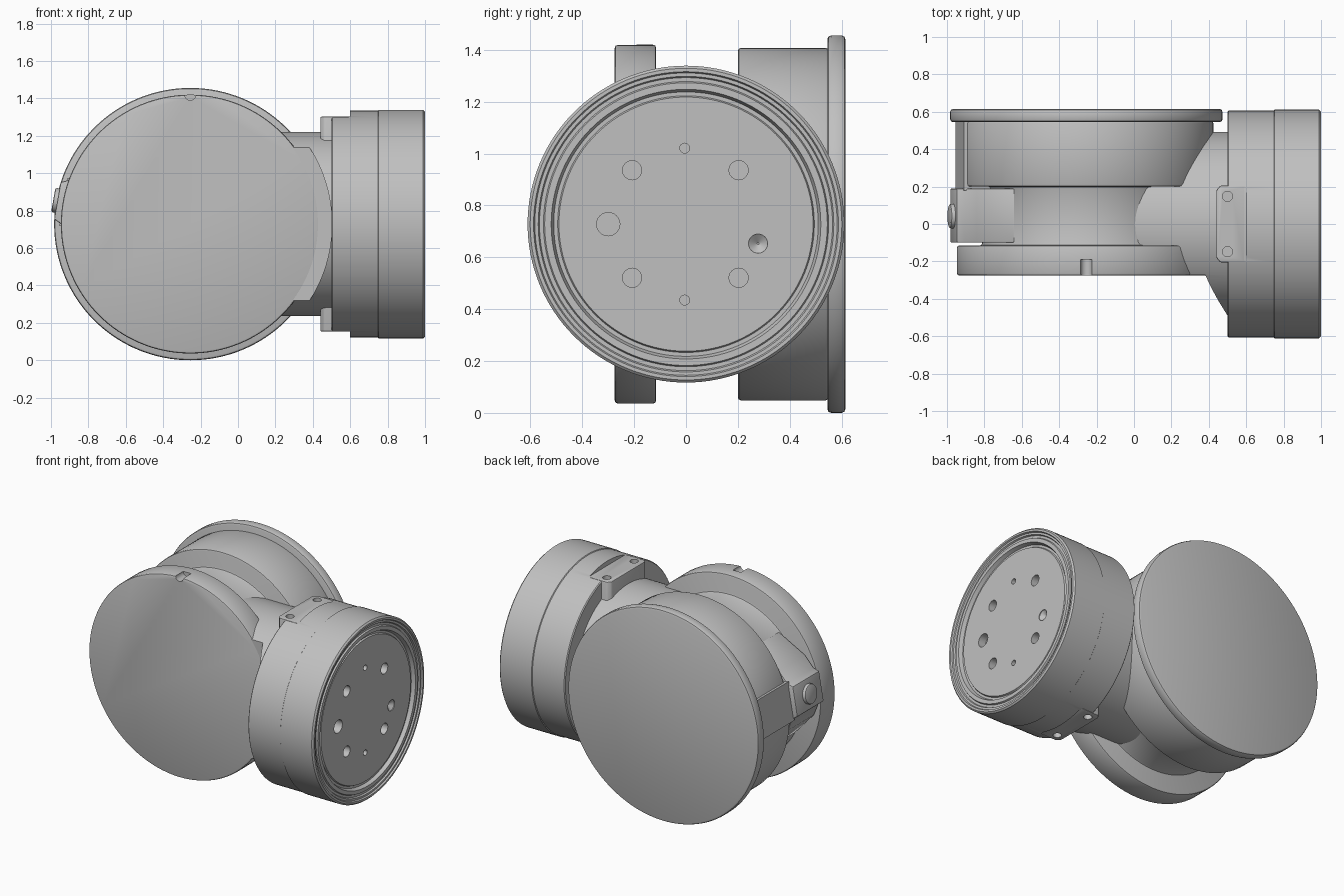
import bpy, bmesh
from math import sin, cos, pi, radians
from mathutils import Vector

cube = bpy.data.objects.get("Cube")
if cube:
    bpy.data.objects.remove(cube)

X, Y, Z = Vector((1, 0, 0)), Vector((0, 1, 0)), Vector((0, 0, 1))
HUB = Vector((-0.255, 0, 0.728))    # centre of the cross-wise housing
AXLE = Vector((0, 0, 0.728))        # centre line of the output housing

grey = bpy.data.materials.new("metal grey")
grey.use_nodes = True
grey.diffuse_color = (0.53, 0.53, 0.53, 1)
grey.node_tree.nodes["Principled BSDF"].inputs["Base Color"].default_value = grey.diffuse_color


def finish(name, bm):
    bmesh.ops.recalc_face_normals(bm, faces=bm.faces)
    mesh = bpy.data.meshes.new(name)
    bm.to_mesh(mesh)
    bm.free()
    mesh.materials.append(grey)
    obj = bpy.data.objects.new(name, mesh)
    bpy.context.collection.objects.link(obj)
    return obj


def bridge(bm, rings):
    """Join closed rings of equal length into a capped solid."""
    for a, b in zip(rings, rings[1:]):
        for i in range(len(a)):
            j = (i + 1) % len(a)
            bm.faces.new((a[i], a[j], b[j], b[i]))
    bm.faces.new(rings[0])
    bm.faces.new(rings[-1])


def lathe(name, profile, centre, axis, sides=96):
    """Solid of revolution from (radius, distance along axis) points."""
    bm = bmesh.new()
    u = axis.orthogonal().normalized()
    v = axis.cross(u)
    rings = [[bm.verts.new(centre + axis * t + (u * cos(2 * pi * i / sides) + v * sin(2 * pi * i / sides)) * r)
              for i in range(sides)] for r, t in profile]
    bridge(bm, rings)
    return finish(name, bm)


def rod(name, radius, start, end, centre, axis, sides=32):
    return lathe(name, [(radius, start), (radius, end)], centre, axis, sides)


def prism(name, outline, start, end, centre, u, v, w):
    """Extrude an outline in the u, v plane along w."""
    bm = bmesh.new()
    bridge(bm, [[bm.verts.new(centre + u * a + v * b + w * t) for a, b in outline] for t in (start, end)])
    return finish(name, bm)


def apply(obj, mod):
    bpy.context.view_layer.objects.active = obj
    bpy.ops.object.modifier_apply(modifier=mod.name)


def bevel(obj, width):
    mod = obj.modifiers.new("bevel", 'BEVEL')
    mod.width, mod.segments = width, 2
    mod.limit_method, mod.angle_limit = 'ANGLE', radians(35)
    apply(obj, mod)


def cut(objects, cutter):
    cutter.hide_render = True
    for obj in objects:
        mod = obj.modifiers.new("cut", 'BOOLEAN')
        mod.operation, mod.object = 'DIFFERENCE', cutter
        apply(obj, mod)
    bpy.data.objects.remove(cutter)


# Cross-wise housing: front flange, recessed hub, rear drum and rear cover lip
housing = lathe("joint_housing", [(0.692, -0.275), (0.692, -0.115), (0.557, -0.115), (0.557, 0.2),
                                  (0.68, 0.2), (0.68, 0.55)], HUB, Y, 128)
bevel(housing, 0.012)
cut([housing], rod("notch_cutter", 0.03, -0.3, -0.19, HUB + Z * 0.692, Y))
cover = rod("rear_cover", 0.728, 0.545, 0.615, HUB, Y, 128)
bevel(cover, 0.015)

# Neck, trimmed at the front to clear a cover of the same size
neck = rod("neck", 0.492, -0.2, 0.51, AXLE, X, 128)
cut([neck], rod("clearance_cutter", 0.757, -0.8, -0.274, HUB, Y, 128))

# Output housing with seam, stepped rim and recessed plate
output = lathe("output_housing", [
    (0.6, 0.5), (0.606, 0.506), (0.606, 0.748), (0.611, 0.752), (0.611, 0.99), (0.601, 1.0),
    (0.588, 1.0), (0.583, 0.99), (0.57, 0.99), (0.565, 0.98), (0.55, 0.98), (0.545, 0.99),
    (0.52, 0.99), (0.51, 0.965), (0.495, 0.965), (0.49, 0.975)], AXLE, X, 128)

# Bolt tabs on top and underneath
tabs = prism("bolt_tabs", [(0.44, -0.18), (0.46, -0.205), (0.595, -0.205), (0.595, 0.205),
                           (0.46, 0.205), (0.44, 0.18)], -0.575, 0.575, AXLE, X, Y, Z)
bevel(tabs, 0.008)
for side in (-1, 1):
    cut([output], prism("pocket_cutter", [(0.4, -0.206), (0.6, -0.206), (0.6, 0.206), (0.4, 0.206)],
                        0.574, 0.7, AXLE, X, Y, Z * side))
    for y in (-0.148, 0.148):
        cut([tabs, output], rod("bolt_cutter", 0.027, 0.52, 0.7, AXLE + X * 0.5 + Y * y, Z * side))

# Holes in the output plate: four bolts, two pins, one dowel, one countersink
holes = [(y, z, 0.037) for y in (-0.208, 0.203) for z in (-0.207, 0.208)]
holes += [(-0.005, s * 0.293, 0.019) for s in (-1, 1)]
holes += [(-0.3, 0, 0.045)]
for y, z, radius in holes:
    cut([output], rod("hole_cutter", radius, 0.92, 1.1, AXLE + Y * y + Z * z, X, 24))
cut([output], lathe("countersink_cutter", [(0.004, 0.945), (0.037, 0.97), (0.037, 1.1)],
                    AXLE + Y * 0.278 - Z * 0.075, X, 24))

# Button mount on the left-hand side of the hub, tilted slightly upward
out = Vector((-cos(radians(10)), 0, sin(radians(10))))
along = out.cross(Y)
mount = prism("button_mount", [(0.45, -0.34), (0.63, -0.2), (0.68, -0.12), (0.722, -0.1),
                               (0.722, 0.1), (0.68, 0.12), (0.63, 0.2), (0.45, 0.34)],
              -0.1, 0.19, HUB, out, along, Y)
bevel(mount, 0.008)
pad = prism("drum_pad", [(0.5, -0.13), (0.688, -0.13), (0.688, 0.13), (0.5, 0.13)],
            0.18, 0.55, HUB, out, along, Y)
button = rod("button", 0.066, 0.7, 0.744, HUB + Y * 0.042, out)
bevel(button, 0.01)

# Smooth shading with sharp edges kept
for obj in (housing, cover, neck, output, tabs, mount, pad, button):
    bpy.ops.object.select_all(action='DESELECT')
    obj.select_set(True)
    bpy.context.view_layer.objects.active = obj
    bpy.ops.object.shade_smooth_by_angle(angle=radians(30))
